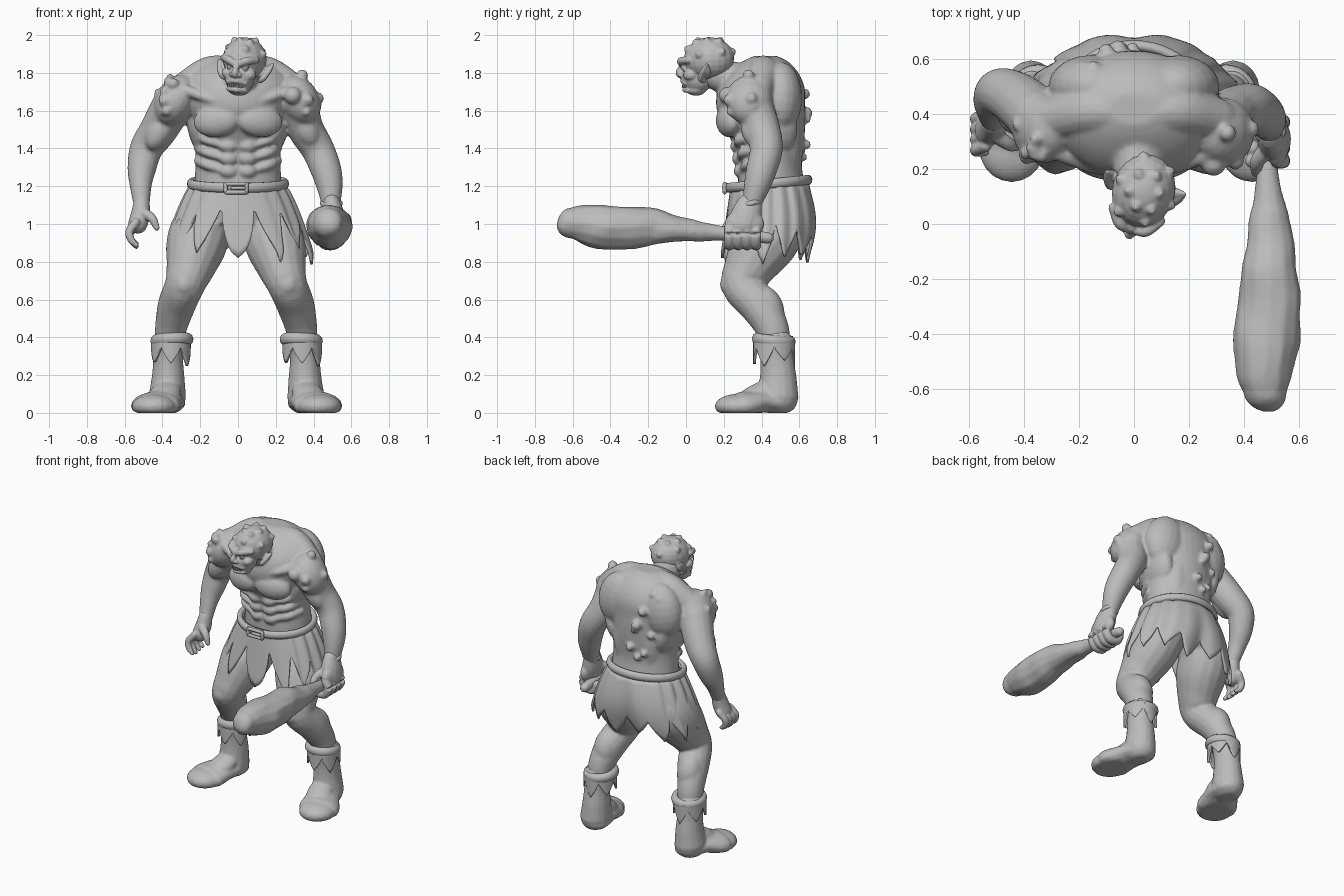
import bpy, bmesh, math, random
from mathutils import Vector, Matrix, Euler, noise

cube = bpy.data.objects.get("Cube")
if cube:
    bpy.data.objects.remove(cube)
random.seed(4)

clay = bpy.data.materials.new("clay grey")
clay.use_nodes = True
clay.diffuse_color = (0.5, 0.5, 0.5, 1)
clay.node_tree.nodes["Principled BSDF"].inputs["Base Color"].default_value = (0.5, 0.5, 0.5, 1)


def finish(name, bm, voxel=0, blur=2):
    """Turn a bmesh into a smooth object, optionally fused by remeshing."""
    bmesh.ops.recalc_face_normals(bm, faces=bm.faces)
    for f in bm.faces:
        f.smooth = True
    me = bpy.data.meshes.new(name)
    bm.to_mesh(me)
    bm.free()
    me.materials.append(clay)
    ob = bpy.data.objects.new(name, me)
    bpy.context.collection.objects.link(ob)
    if voxel:
        fuse = ob.modifiers.new("fuse", 'REMESH')
        fuse.mode, fuse.voxel_size, fuse.use_smooth_shade = 'VOXEL', voxel, True
        soft = ob.modifiers.new("soften", 'SMOOTH')
        soft.factor, soft.iterations = 0.5, blur
    return ob


def ball(bm, loc, size, rot=(0, 0, 0)):
    m = Matrix.LocRotScale(Vector(loc), Euler(rot), Vector(size))
    bmesh.ops.create_uvsphere(bm, u_segments=20, v_segments=12, radius=1, matrix=m)


def wart(bm, loc, r):
    ball(bm, loc, (r, r, r))


def skin_rings(bm, rings, closed=False):
    rings = [[bm.verts.new(p) for p in ring] for ring in rings]
    n = len(rings[0])
    pairs = list(zip(rings, rings[1:])) + ([(rings[-1], rings[0])] if closed else [])
    for a, b in pairs:
        for i in range(n):
            bm.faces.new((a[i], a[(i + 1) % n], b[(i + 1) % n], b[i]))
    if not closed:
        bm.faces.new(rings[0][::-1])
        bm.faces.new(rings[-1])


def spline(pts, steps=5):
    """Smooth path through points of any dimension."""
    v = [Vector(p) for p in pts]
    v = [v[0] * 2 - v[1]] + v + [v[-1] * 2 - v[-2]]
    out = []
    for a, b, c, d in zip(v, v[1:], v[2:], v[3:]):
        for k in range(steps):
            t = k / steps
            out.append(b + (c - a) * (t / 2) + (a * 2 - b * 5 + c * 4 - d) * (t * t / 2)
                       + (b * 3 - a - c * 3 + d) * (t ** 3 / 2))
    return out + [v[-2]]


def limb(bm, pts, flat=1, n=16):
    """Tapered tube through (x, y, z, radius) points with a round tip."""
    path = spline(pts)
    span = path[-1].to_3d() - path[0].to_3d()
    ref = Vector((0, 0, 1)) if abs(span.z) < 0.6 * span.length else Vector((0, 1, 0))
    rings = []
    for i, p in enumerate(path):
        t = path[min(i + 1, len(path) - 1)].to_3d() - path[max(i - 1, 0)].to_3d()
        u = t.cross(ref).normalized()
        w = u.cross(t).normalized() * flat
        rings.append([p.to_3d() + (u * math.cos(a) + w * math.sin(a)) * p[3]
                      for a in (math.tau * k / n for k in range(n))])
    skin_rings(bm, rings)
    for p in (path[0], path[-1]):
        r = p[3] * 0.97
        ball(bm, p[:3], (r, r, r * flat) if ref.z else (r, r * flat, r))


def band(bm, centre, rx, ry, thick, tall, tilt=(0, 0, 0), n=48):
    """Closed padded hoop, used for belt, cuffs and bracelet."""
    rot, rings = Euler(tilt).to_matrix(), []
    for k in range(n):
        a = math.tau * k / n
        ring = []
        for j in range(10):
            b = math.tau * j / 10
            o = thick * math.cos(b)
            p = Vector(((rx + o) * math.sin(a), (ry + o) * math.cos(a), tall * math.sin(b)))
            ring.append(rot @ p + Vector(centre))
        rings.append(ring)
    skin_rings(bm, rings, closed=True)


def ragged(name, n, teeth, top, notch, tip, surface, rise=0):
    """Hanging cloth with pointed tatters, slit higher at the front by rise."""
    bm, cols = bmesh.new(), []
    for k in range(n):
        a = math.tau * k / n
        f = a / math.tau * teeth + 0.5
        point = (1 - abs(2 * (f % 1) - 1)) ** 0.8
        vary = 0.2 * math.sin(int(f) % teeth * 2.4)
        slit = notch + rise * math.cos(a)
        low = slit + (tip - slit) * point * (1 + vary)
        cols.append([bm.verts.new(surface(a, top + (low - top) * j / 10)) for j in range(11)])
    for a, b in zip(cols, cols[1:] + cols[:1]):
        for j in range(10):
            bm.faces.new((a[j], b[j], b[j + 1], a[j + 1]))
    ob = finish(name, bm)
    solid = ob.modifiers.new("cloth", 'SOLIDIFY')
    solid.thickness, solid.offset = 0.014, 0


# Torso: stacked ovals of (height, depth centre, half width, half depth)
body = bmesh.new()
trunk = spline([(1.0, .46, .2, .16), (1.12, .46, .23, .18), (1.22, .45, .23, .175),
                (1.32, .445, .225, .168), (1.42, .437, .23, .187), (1.52, .415, .245, .216),
                (1.62, .395, .28, .235), (1.72, .40, .3, .228), (1.8, .41, .26, .185),
                (1.86, .42, .18, .12), (1.89, .42, .09, .06)], 3)
skin_rings(body, [[(s[2] * math.cos(a), s[1] + s[3] * math.sin(a), s[0])
                   for a in (math.tau * k / 40 for k in range(40))] for s in trunk])
limb(body, [(0, .4, 1.75, .12), (.01, .28, 1.76, .097), (.02, .17, 1.79, .088)])

for s in (-1, 1):
    # Torso muscles
    ball(body, (s * .115, .225, 1.545), (.125, .062, .085), (0, s * .1, s * .25))
    ball(body, (s * .16, .5, 1.67), (.15, .115, .19), (0, s * -.2, 0))
    ball(body, (s * .09, .505, 1.45), (.1, .105, .26))
    ball(body, (s * .19, .44, 1.5), (.075, .15, .16), (0, s * .25, 0))
    limb(body, [(s * .04, .4, 1.82, .07), (s * .16, .41, 1.8, .085), (s * .3, .38, 1.71, .08)])
    limb(body, [(s * .03, .2, 1.65, .02), (s * .14, .205, 1.66, .024), (s * .28, .26, 1.71, .03)])
    for i in range(3):
        z = 1.28 + .066 * i
        ball(body, (s * .05, .288 - .009 * i, z), (.05, .036, .036))
        limb(body, [(s * .1, .3 - .014 * i, z + .01, .02), (s * .17, .325 - .018 * i, z + .035, .026),
                    (s * .215, .4, z + .055, .022)])
    # Legs
    def out(x):
        return s * (x + (.02 if s < 0 else 0))
    limb(body, [(out(.13), .475, 1.06, .145), (out(.18), .455, .96, .16), (out(.205), .395, .87, .158),
                (out(.235), .33, .76, .128), (out(.265), .3, .67, .105), (out(.305), .385, .57, .1),
                (out(.335), .455, .45, .085), (out(.345), .475, .34, .075)], 1.05)
    ball(body, (s * .13, .545, 1.06), (.13, .105, .12))
    ball(body, (out(.265), .23, .68), (.055, .05, .06))
    ball(body, (out(.315), .435, .56), (.08, .08, .12), (.4, 0, 0))
    ball(body, (out(.27), .325, .81), (.06, .1, .12), (-.4, s * -.2, 0))

# Shoulders and arms
ball(body, (.325, .335, 1.655), (.105, .125, .14), (0, -.5, 0))
ball(body, (-.33, .35, 1.655), (.105, .13, .145), (0, .5, 0))
limb(body, [(.32, .35, 1.64, .105), (.355, .4, 1.51, .097), (.42, .425, 1.4, .088),
            (.465, .4, 1.29, .082), (.485, .375, 1.2, .07), (.495, .34, 1.08, .045)])
limb(body, [(-.34, .38, 1.64, .11), (-.42, .45, 1.5, .1), (-.485, .48, 1.4, .088),
            (-.51, .45, 1.29, .076), (-.515, .41, 1.2, .058), (-.51, .37, 1.1, .043)])
ball(body, (.35, .36, 1.52), (.07, .07, .12), (0, -.5, 0))
ball(body, (-.41, .39, 1.5), (.07, .07, .12), (0, .5, 0))

# Warts scattered over the right half of the back and the shoulders
for i in range(15):
    row = trunk[10 + i]
    a = random.uniform(.48, .9) * math.pi
    wart(body, (row[2] * math.cos(a), row[1] + (row[3] + .012) * math.sin(a), row[0]),
         random.uniform(.02, .034))
for s, count in ((-1, 10), (1, 6)):
    for i in range(count):
        d = Vector((s * random.uniform(.1, .8), random.uniform(-1, .3), random.uniform(-.6, 1)))
        d.normalize()
        wart(body, (s * .325 + d.x * .1, .345 + d.y * .13, 1.655 + d.z * .135),
             random.uniform(.02, .032))
wart(body, (.29, .22, 1.68), .046)
finish("body", body, .0095, 5)

# Open right hand
hand = bmesh.new()
limb(hand, [(-.51, .37, 1.12, .042), (-.515, .355, 1.06, .05), (-.53, .34, 1.0, .052)], 1.1)
for i in range(4):
    y = .275 + .038 * i
    limb(hand, [(-.54, y + .01, 1.01, .023), (-.575, y - .005, .96, .022),
                (-.565, y - .012, .915, .019), (-.538, y - .015, .88 + .008 * abs(i - 1), .013)])
limb(hand, [(-.5, .32, 1.06, .028), (-.455, .29, 1.03, .024), (-.43, .28, .98, .016)])
finish("right_hand", hand, .006)

# Left hand gripping the handle
fist = bmesh.new()
limb(fist, [(.495, .34, 1.12, .045), (.505, .32, 1.05, .058), (.515, .305, .99, .058)], 1.4)
ball(fist, (.52, .31, 1.0), (.045, .105, .08))
for i in range(4):
    y = .23 + .047 * i
    curl = [math.radians(d) for d in (50, 0, -60, -120, -175)]
    limb(fist, [(.487 + .056 * math.cos(a), y, .942 + .056 * math.sin(a), .028) for a in curl])
limb(fist, [(.49, .28, 1.04, .032), (.45, .23, 1.0, .027), (.445, .19, .95, .02)])
finish("left_hand", fist, .006)
wrist = bmesh.new()
band(wrist, (.494, .345, 1.11), .05, .05, .01, .014, (.25, 0, 0))
finish("bracelet", wrist)

# Club: swept, then given broad dents
club = bmesh.new()
limb(club, [(.485, .435, .925, .033), (.485, .4, .93, .034), (.485, .2, .95, .04), (.493, 0, .965, .07),
            (.495, -.2, .985, .108), (.483, -.4, .985, .12), (.475, -.54, 1.0, .107),
            (.475, -.605, 1.0, .086)], .96, 12)
for v in club.verts:
    if v.co.y < .1:
        v.co += noise.noise_vector(v.co * 8) * .014
finish("club", club, .011, 4)

# Head, modelled around its own centre and then turned
head = bmesh.new()
ball(head, (0, .03, .03), (.115, .135, .115))
ball(head, (0, -.04, -.065), (.078, .085, .085))
ball(head, (0, -.05, -.125), (.06, .055, .036))
ball(head, (0, -.135, -.035), (.02, .024, .028))
limb(head, [(0, -.11, .02, .018), (0, -.13, -.02, .016)])
limb(head, [(-.05, -.095, -.09, .011), (0, -.122, -.078, .013), (.05, -.095, -.09, .011)])
limb(head, [(-.045, -.085, -.128, .013), (0, -.112, -.125, .016), (.045, -.085, -.128, .013)])
for s in (-1, 1):
    limb(head, [(s * .012, -.118, .012, .018), (s * .05, -.108, .03, .022), (s * .09, -.06, .035, .018)])
    ball(head, (s * .062, -.06, -.045), (.032, .04, .03))
    wart(head, (s * .022, -.128, -.046), .013)
    wart(head, (s * .042, -.096, -.006), .018)
    # Ear shell with a hollow rim
    limb(head, [(s * .095, .02, -.08, .013), (s * .115, .01, -.06, .017), (s * .138, .035, -.02, .014),
                (s * .15, .06, .015, .006)])
    limb(head, [(s * .095, .04, -.05, .018), (s * .12, .05, -.025, .02), (s * .142, .06, .01, .008)])
for yaw in range(0, 360, 60):
    for lift in (25, 65):
        a, b = math.radians(yaw + lift * 2), math.radians(lift + random.uniform(-9, 9))
        d = Vector((math.cos(a) * math.cos(b), math.sin(a) * math.cos(b), math.sin(b)))
        root = Vector((d.x * .105, .03 + d.y * .125, .027 + d.z * .105))
        limb(head, [(*root, .026), (*(root + d * .012), .018), (*(root + d * .022), .009)], 1, 10)
turn = Matrix.LocRotScale(Vector((.025, .095, 1.842)), Euler((.05, .08, -.28)), None)
finish("head", head, .0055, 4).matrix_world = turn

teeth = bmesh.new()
for i in range(-3, 4):
    long = .03 if abs(i) == 2 else .018
    bmesh.ops.create_cone(teeth, cap_ends=True, segments=8, radius1=.008, radius2=.002, depth=long,
                          matrix=Matrix.Translation((i * .013, -.122 + .0025 * i * i, -.108 + long / 3)))
finish("teeth", teeth).matrix_world = turn

# Belt with buckle
belt = bmesh.new()
band(belt, (0, .437, 1.213), .25, .213, .02, .027, (.1, 0, 0))
finish("belt", belt)
buckle = bmesh.new()
corners = [(-.065, 1.212), (.045, 1.212), (.045, 1.168), (-.065, 1.168)]
for (x, z), (x2, z2) in zip(corners, corners[1:] + corners[:1]):
    limb(buckle, [(x, .205, z, .011), (x2, .205, z2, .011)])
limb(buckle, [(-.03, .2, 1.19, .009), (.035, .2, 1.19, .009)])
finish("buckle", buckle)


# Tattered loincloth: boxy over the thighs in front, two lobes over the seat behind
def skirt(a, z):
    drop = (1.21 - z) / .35
    d = min(drop, 1)
    square = 1 - .3 * d * max(math.cos(a), 0) ** .5
    sx = math.copysign(abs(math.sin(a)) ** square, math.sin(a))
    cy = math.copysign(abs(math.cos(a)) ** square, math.cos(a))
    wide = .235 + .15 * d ** .75 + .008 * math.sin(a * 18)
    deep = .2 + .052 * d
    if cy < 0:
        deep = .2 + .05 * math.sin(min(drop, 1.1) * 2.6) - .045 * d * math.exp(-(sx * 5) ** 2)
    return (sx * wide, .445 - cy * deep, z)


ragged("loincloth", 195, 13, 1.21, 1.02, .82, skirt, .08)

# Boots, built on both sides with cuffs and hanging tatters
for s, side, mid in ((-1, "right", .37), (1, "left", .355)):
    boot = bmesh.new()
    limb(boot, [(s * mid, .475, .37, .085), (s * mid, .482, .28, .08), (s * mid, .488, .18, .088),
                (s * (mid + .005), .485, .08, .1)], 1.12)
    limb(boot, [(s * mid, .495, .05, .095), (s * (mid + .025), .4, .06, .11),
                (s * (mid + .065), .305, .04, .133), (s * (mid + .075), .27, .035, .122)], .55)
    ball(boot, (s * (mid + .02), .37, .09), (.085, .14, .06), (.5, 0, s * .3))
    for v in boot.verts:
        v.co.z = max(v.co.z, 0)
    finish(side + "_boot", boot, .009, 5)
    cuff = bmesh.new()
    band(cuff, (s * (mid - .02), .465, .385), .088, .09, .026, .032, (-.1, s * .05, 0))
    finish(side + "_cuff", cuff)
    ragged(side + "_cuff_tatters", 84, 6, .38, .35, .26,
           lambda a, z: (s * (mid - .015) + math.sin(a) * .098, .467 - math.cos(a) * .104, z))
